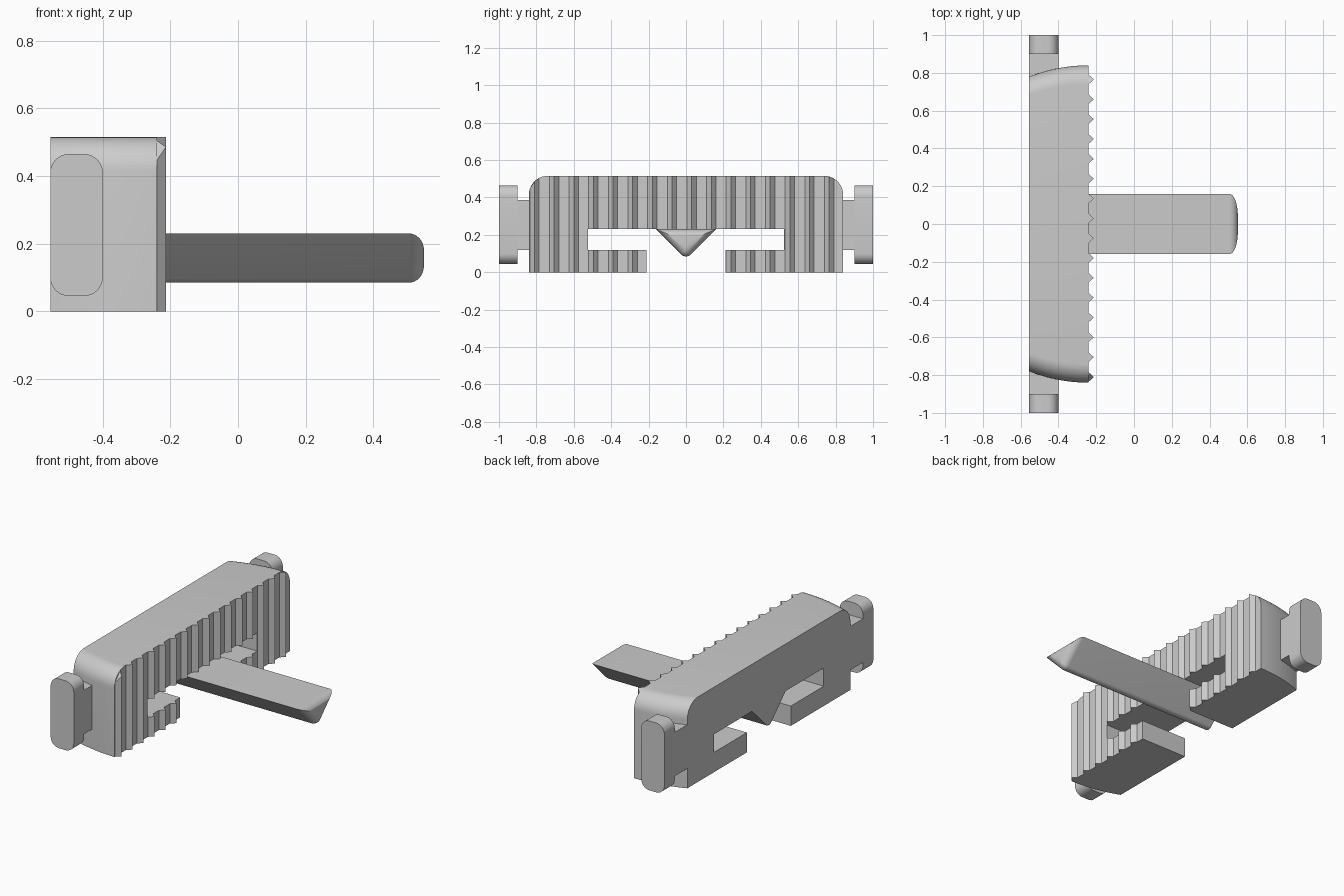
import bpy, bmesh
from math import sqrt, sin, cos, pi, radians

cube = bpy.data.objects.get("Cube")
if cube:
    bpy.data.objects.remove(cube, do_unlink=True)

grey = bpy.data.materials.new("plain grey")
grey.use_nodes = True
grey.diffuse_color = (0.6, 0.6, 0.6, 1)
grey.node_tree.nodes["Principled BSDF"].inputs["Base Color"].default_value = (0.6, 0.6, 0.6, 1)

BACK, FRONT, TIP = -0.555, -0.24, -0.213   # body back, toothed face, tooth tips
WIDTH, TOP, ROUND = 0.84, 0.515, 0.1       # body half width, height, corner radius
SLOT_LOW, SLOT_HIGH = 0.12, 0.23
SLOT_END, MOUTH = 0.525, 0.21


def arc(cy, cz, r, a0, a1, n):
    """Points along an arc, angles in degrees."""
    angles = [radians(a0 + (a1 - a0) * i / n) for i in range(n + 1)]
    return [(cy + r * cos(a), cz + r * sin(a)) for a in angles]


def add_loft(bm, rings):
    """Bridge equal-length rings of 3D points and cap both ends."""
    rows = [[bm.verts.new(p) for p in ring] for ring in rings]
    n = len(rows[0])
    for a, b in zip(rows, rows[1:]):
        for i in range(n):
            j = (i + 1) % n
            bm.faces.new((a[i], a[j], b[j], b[i]))
    bm.faces.new(rows[0][::-1])
    bm.faces.new(rows[-1])


def finish(name, bm):
    bmesh.ops.recalc_face_normals(bm, faces=bm.faces)
    mesh = bpy.data.meshes.new(name)
    bm.to_mesh(mesh)
    bm.free()
    mesh.materials.append(grey)
    obj = bpy.data.objects.new(name, mesh)
    bpy.context.collection.objects.link(obj)
    bpy.ops.object.select_all(action='DESELECT')
    obj.select_set(True)
    bpy.context.view_layer.objects.active = obj
    bpy.ops.object.shade_smooth_by_angle(angle=radians(30))
    return obj


# Slotted body: C-shaped section whose ends bow inward toward the back
def body_section(x):
    depth = FRONT - x
    bow = 0.857
    w = WIDTH - bow + sqrt(bow * bow - depth * depth)
    half = [(MOUTH, 0), (w, 0)] + arc(w - ROUND, TOP - ROUND, ROUND, 0, 90, 10)
    slot = [(SLOT_END, SLOT_HIGH), (SLOT_END, SLOT_LOW), (MOUTH, SLOT_LOW)]
    outer = half + [(-y, z) for y, z in reversed(half)]
    inner = [(-y, z) for y, z in reversed(slot)] + slot
    return [(x, y, z) for y, z in outer + inner]


bm = bmesh.new()
STEPS = 12
add_loft(bm, [body_section(BACK + (FRONT - BACK) * i / STEPS) for i in range(STEPS + 1)])
finish("slotted_body", bm)


# Vertical gripping teeth, interrupted by the slot and mouth
def body_top(y):
    over = max(0, abs(y) - (WIDTH - ROUND))
    return TOP - ROUND + sqrt(max(0, ROUND ** 2 - over ** 2))


bm = bmesh.new()
for k in range(16):
    y = 0.765 - 0.105 * k
    plan = [(FRONT, y - 0.025), (TIP, y), (FRONT, y + 0.025)]
    top = [(px, py, body_top(py)) for px, py in plan]

    def level(z):
        return [(px, py, z) for px, py in plan]

    if abs(y) > SLOT_END:
        add_loft(bm, [level(0), top])
    else:
        add_loft(bm, [level(SLOT_HIGH), top])
        if abs(y) > MOUTH:
            add_loft(bm, [level(0), level(SLOT_LOW)])
finish("grip_teeth", bm)


# Wedge bar with rounded keel and rounded free end
def bar_section(x, inset):
    z_top = SLOT_HIGH - inset
    apex = 0.07 + sqrt(2) * inset
    r = max(0.035 - inset, 0.0005)
    half = z_top - apex
    pts = [(half, z_top), (-half, z_top)] + arc(0, apex + r * sqrt(2), r, 225, 315, 10)
    return [(x, y, z) for y, z in pts]


bm = bmesh.new()
END = 0.05
rings = [bar_section(BACK, 0)]
for i in range(9):
    a = i / 8 * pi / 2
    rings.append(bar_section(0.505 + (END - 0.005) * sin(a), END * (1 - cos(a))))
add_loft(bm, rings)
finish("wedge_bar", bm)

# End lugs: square neck and rounded head, mirrored front and rear
LUG_IN = -0.4
for side, label in ((-1, "front"), (1, "rear")):
    bm = bmesh.new()
    neck = [(BACK, 0.12), (LUG_IN, 0.12), (LUG_IN, 0.385), (BACK, 0.385)]
    add_loft(bm, [[(x, side * y, z) for x, z in neck] for y in (0.775, 0.9)])
    finish(label + "_lug_neck", bm)

    bm = bmesh.new()
    r, low, high = 0.055, 0.045, 0.465
    head = (arc(LUG_IN - r, high - r, r, 0, 90, 8) + arc(BACK + r, high - r, r, 90, 180, 8)
            + arc(BACK + r, low + r, r, 180, 270, 8) + arc(LUG_IN - r, low + r, r, 270, 360, 8))
    add_loft(bm, [[(x, side * y, z) for x, z in head] for y in (0.9, 1.0)])
    finish(label + "_lug_head", bm)
